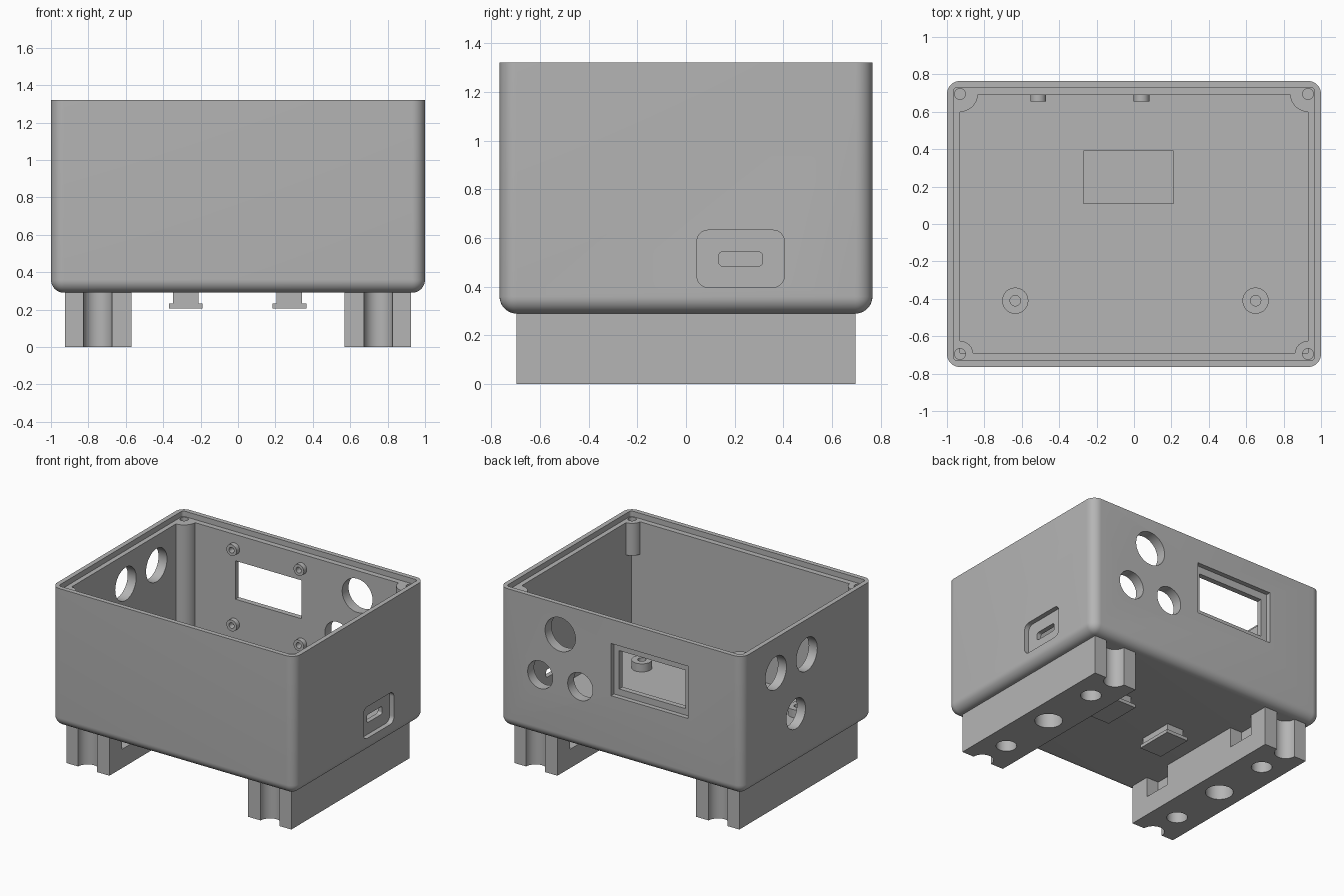
import bpy, bmesh, math
from mathutils import Matrix, Vector

if "Cube" in bpy.data.objects:
    bpy.data.objects.remove(bpy.data.objects["Cube"], do_unlink=True)

grey = bpy.data.materials.new("plain_grey")
grey.use_nodes = True
grey.diffuse_color = (0.46, 0.46, 0.46, 1)
grey.node_tree.nodes["Principled BSDF"].inputs["Base Color"].default_value = (0.46, 0.46, 0.46, 1)


def finish(bm, name):
    bmesh.ops.recalc_face_normals(bm, faces=bm.faces)
    mesh = bpy.data.meshes.new(name)
    bm.to_mesh(mesh)
    bm.free()
    mesh.materials.append(grey)
    ob = bpy.data.objects.new(name, mesh)
    bpy.context.collection.objects.link(ob)
    return ob


def box(name, x, y, z, radius=0, rounded=None):
    """Box from (min, max) ranges; rounded picks the edges to round."""
    bm = bmesh.new()
    bmesh.ops.create_cube(bm, size=1)
    for v in bm.verts:
        for i, (lo, hi) in enumerate((x, y, z)):
            v.co[i] = lo if v.co[i] < 0 else hi
    if radius:
        edges = [e for e in bm.edges if rounded(e)]
        bmesh.ops.bevel(bm, geom=edges, offset=radius, segments=10,
                        profile=0.5, affect='EDGES')
    return finish(bm, name)


def cylinder(name, start, axis, radius, length, sides=48):
    """Cylinder that starts at a point and runs along an axis."""
    bm = bmesh.new()
    direction = Vector(axis)
    turn = Vector((0, 0, 1)).rotation_difference(direction).to_matrix().to_4x4()
    middle = Vector(start) + direction * length / 2
    bmesh.ops.create_cone(bm, cap_ends=True, segments=sides, radius1=radius, radius2=radius,
                          depth=length, matrix=Matrix.Translation(middle) @ turn)
    return finish(bm, name)


def corner_post(sx, sy, radius, z0, z1):
    """Quarter-round post in an inside corner."""
    cx, cy, grip = 0.93, 0.695, 0.02
    pts = [(cx + grip, cy + grip), (cx + grip, cy - radius)]
    for i in range(13):
        a = math.pi / 2 * i / 12
        pts.append((cx - radius * math.sin(a), cy - radius * math.cos(a)))
    pts.append((cx - radius, cy + grip))
    bm = bmesh.new()
    face = bm.faces.new([bm.verts.new((sx * px, sy * py, z0)) for px, py in pts])
    side = bmesh.ops.extrude_face_region(bm, geom=[face])["geom"]
    bmesh.ops.translate(bm, vec=(0, 0, z1 - z0),
                        verts=[g for g in side if isinstance(g, bmesh.types.BMVert)])
    return finish(bm, "corner_post")


def combine(ob, other, operation='DIFFERENCE'):
    mod = ob.modifiers.new("combine", 'BOOLEAN')
    mod.operation, mod.solver, mod.object = operation, 'EXACT', other
    bpy.context.view_layer.objects.active = ob
    bpy.ops.object.modifier_apply(modifier=mod.name)
    bpy.data.objects.remove(other, do_unlink=True)


def smooth(ob):
    bpy.ops.object.select_all(action='DESELECT')
    ob.select_set(True)
    bpy.context.view_layer.objects.active = ob
    bpy.ops.object.shade_smooth_by_angle(angle=math.radians(30))


TOP, UNDER, FLOOR, LEDGE = 1.32, 0.29, 0.36, 1.28
BACK, INNER_BACK = 0.765, 0.69

# Open housing with rounded corners and a stepped rim
housing = box("housing", (-1, 1), (-BACK, BACK), (UNDER, TOP), 0.07,
              lambda e: any(v.co.z < TOP - 0.01 for v in e.verts))
combine(housing, box("cavity", (-0.93, 0.93), (-INNER_BACK, INNER_BACK), (FLOOR, TOP + 0.1)))
combine(housing, box("rim_step", (-0.965, 0.965), (-0.73, 0.73), (LEDGE, TOP + 0.1), 0.02,
                     lambda e: abs(e.verts[0].co.z - e.verts[1].co.z) > 0.01))

# Corner posts with screw holes: full height at the back, short at the front
for sx in (-1, 1):
    combine(housing, corner_post(sx, 1, 0.095, FLOOR - 0.02, LEDGE), 'UNION')
    combine(housing, corner_post(sx, -1, 0.07, 1.04, LEDGE), 'UNION')
    for sy in (-1, 1):
        combine(housing, cylinder("screw_hole", (sx * 0.93, sy * 0.695, 1.03),
                                  (0, 0, 1), 0.029, 0.4, 24))

# Screen mounting bosses on the back wall
for x in (-0.512, 0.04):
    for z in (0.615, 1.175):
        combine(housing, cylinder("boss", (x, 0.655, z), (0, 1, 0), 0.042, 0.05, 32), 'UNION')
        combine(housing, cylinder("boss_hole", (x, 0.64, z), (0, 1, 0), 0.021, 0.06, 24))

# Floor standoffs and shallow floor pocket
for x in (-0.635, 0.65):
    combine(housing, cylinder("standoff", (x, -0.41, FLOOR - 0.02), (0, 0, 1), 0.07, 0.08), 'UNION')
    combine(housing, cylinder("standoff_hole", (x, -0.41, FLOOR), (0, 0, 1), 0.028, 0.1, 24))
combine(housing, box("floor_pocket", (-0.27, 0.21), (0.11, 0.39), (FLOOR - 0.01, FLOOR + 0.05)))

# Screen window with an outer recess
combine(housing, box("window_recess", (-0.553, 0.08), (0.73, 0.9), (0.752, 1.14)))
combine(housing, box("window", (-0.505, 0.038), (0.6, 0.9), (0.8, 1.085)))

# Round openings in the back wall and in the side wall
for x, z, r in ((0.498, 1.095, 0.125), (0.663, 0.752, 0.103), (0.334, 0.752, 0.103)):
    combine(housing, cylinder("back_opening", (x, 0.64, z), (0, 1, 0), r, 0.3))
for y, z, r in ((0.372, 1.06, 0.123), (0.01, 1.06, 0.123), (0.138, 0.668, 0.112)):
    combine(housing, cylinder("side_opening", (-1.1, y, z), (1, 0, 0), r, 0.25))

# Port recess and slot in the other side wall
def along_x(e):
    return abs(e.verts[0].co.x - e.verts[1].co.x) > 0.01

combine(housing, box("port_recess", (0.965, 1.1), (0.045, 0.403), (0.398, 0.632), 0.045, along_x))
combine(housing, box("port_slot", (0.85, 1.1), (0.135, 0.313), (0.485, 0.543), 0.015, along_x))
smooth(housing)

# Two long feet with end grooves, bores and inner pockets
for sx, name in ((1, "left_foot"), (-1, "right_foot")):
    foot = box(name, sorted((sx * 0.57, sx * 0.925)), (-0.695, 0.695), (0, UNDER + 0.02))
    for sy in (-1, 1):
        combine(foot, cylinder("groove", (sx * 0.75, sy * 0.695, -0.1), (0, 0, 1), 0.077, 0.6))
        combine(foot, cylinder("bore", (sx * 0.75, sy * 0.443, -0.1), (0, 0, 1), 0.07, 0.36))
        combine(foot, box("pocket", sorted((sx * 0.5, sx * 0.67)),
                          sorted((sy * 0.33, sy * 0.545)), (0.14, UNDER)))
    combine(foot, cylinder("middle_bore", (sx * 0.75, 0, -0.1), (0, 0, 1), 0.094, 0.36))
    smooth(foot)

# T-shaped hooks under the floor
for x, y, name in ((0.275, 0.095, "left_hook"), (-0.28, -0.02, "right_hook")):
    hook = box(name, (x - 0.09, x + 0.09), (y - 0.14, y + 0.14), (0.207, 0.232))
    combine(hook, box("stem", (x - 0.068, x + 0.068), (y - 0.14, y + 0.12),
                      (0.22, UNDER + 0.02)), 'UNION')
